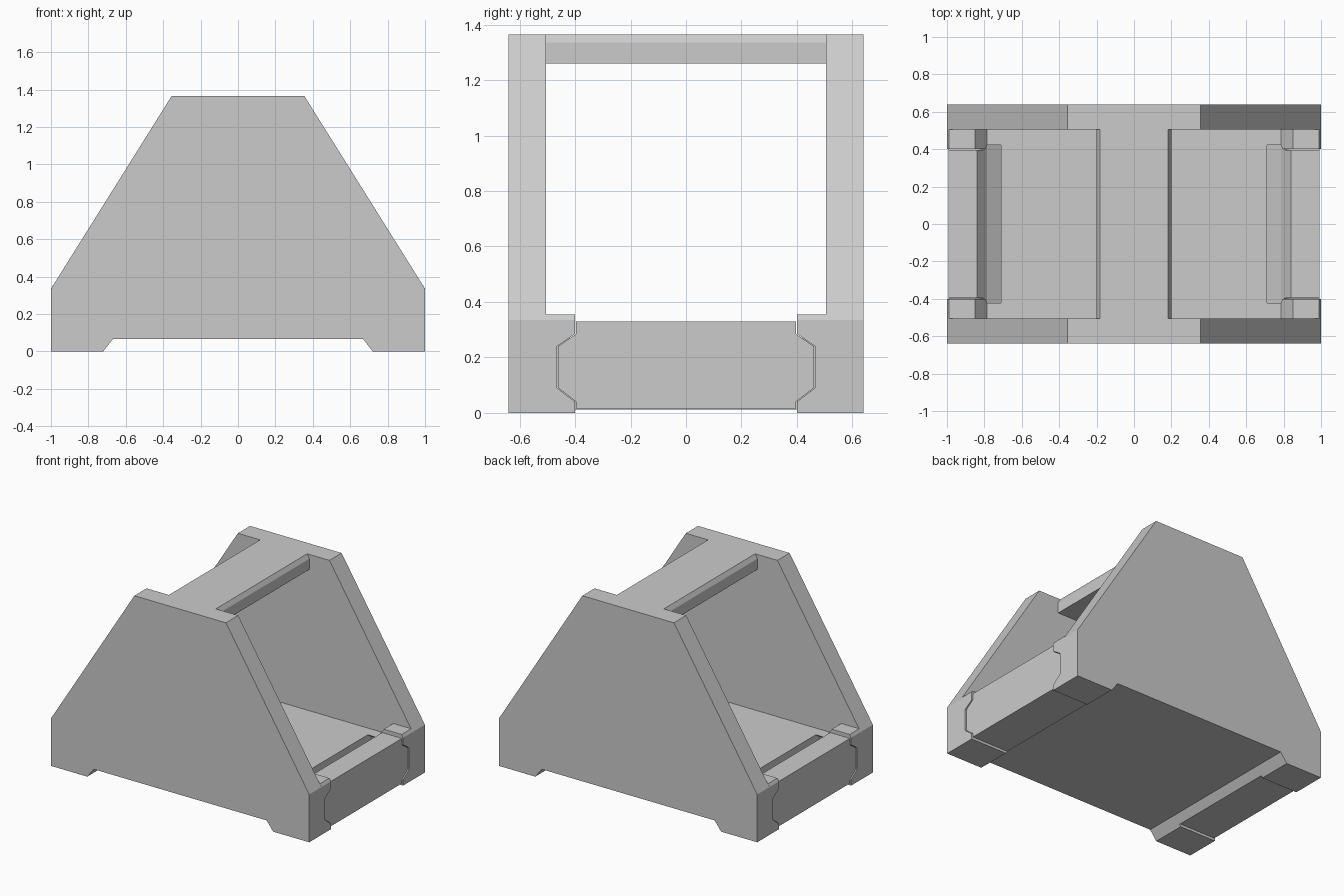
import bpy, bmesh

if "Cube" in bpy.data.objects:
    bpy.data.objects.remove(bpy.data.objects["Cube"])

# One plain grey for the whole model
grey = bpy.data.materials.new("light_grey")
grey.diffuse_color = (0.6, 0.6, 0.6, 1)
grey.use_nodes = True
grey.node_tree.nodes["Principled BSDF"].inputs["Base Color"].default_value = grey.diffuse_color


def prism(name, profile, lo, hi, axis="y"):
    """Extrude a profile: (x, z) points along y, or (y, z) points along x."""
    place = (lambda a, b, t: (a, t, b)) if axis == "y" else (lambda a, b, t: (t, a, b))
    bm = bmesh.new()
    start = [bm.verts.new(place(a, b, lo)) for a, b in profile]
    end = [bm.verts.new(place(a, b, hi)) for a, b in profile]
    bm.faces.new(start)
    bm.faces.new(end[::-1])
    for i in range(len(profile)):
        j = (i + 1) % len(profile)
        bm.faces.new((start[i], start[j], end[j], end[i]))
    bmesh.ops.recalc_face_normals(bm, faces=bm.faces)
    mesh = bpy.data.meshes.new(name)
    bm.to_mesh(mesh)
    bm.free()
    mesh.materials.append(grey)
    obj = bpy.data.objects.new(name, mesh)
    bpy.context.collection.objects.link(obj)
    return obj


def symmetric(half):
    """Complete a half profile by reflecting it across the vertical axis."""
    return half + [(-a, b) for a, b in reversed(half)]


def boolean(obj, helper, operation):
    mod = obj.modifiers.new("cut", "BOOLEAN")
    mod.object, mod.operation, mod.solver = helper, operation, "EXACT"


def groove_profile(gap):
    return symmetric([(0.4 - gap, -0.1), (0.4 - gap, 0.04), (0.465 - gap, 0.09),
                      (0.465 - gap, 0.24), (0.4 - gap, 0.285), (0.4 - gap, 0.5)])


# Side plates
plate = symmetric([(0.67, 0.065), (0.72, 0), (1, 0), (1, 0.335), (0.355, 1.365)])
prism("front_side_plate", plate, -0.64, -0.505)
prism("back_side_plate", plate, 0.505, 0.64)

# Top crossbar with sloped upper edges
prism("top_crossbar", symmetric([(0.2, 1.26), (0.2, 1.335), (0.182, 1.365)]), -0.505, 0.505)

# Thick floor slab
prism("floor_slab", symmetric([(0.67, 0.065), (0.71, 0.013), (0.71, 0.27)]), -0.505, 0.505)

# Helpers that shape the interlocking ends
groove = prism("groove_cutter", groove_profile(0), -1.2, 1.2, "x")
tongue = prism("tongue_helper", groove_profile(0.004), -1.3, 1.3, "x")
for helper in (groove, tongue):
    helper.hide_render = True
    helper.hide_set(True)

# Corner blocks and end bars, repeated on both ends
block = [(0.71, 0.013), (0.72, 0), (1, 0), (1, 0.335), (0.988, 0.355),
         (0.85, 0.355), (0.785, 0.27), (0.71, 0.27)]
bar = [(0.71, 0.015), (0.993, 0.015), (0.993, 0.33), (0.84, 0.33),
       (0.785, 0.26), (0.71, 0.21)]
for side, sx in (("left", -1), ("right", 1)):
    flip = lambda pts: [(sx * x, z) for x, z in pts]
    for end, lo, hi in (("front", -0.505, -0.38), ("back", 0.38, 0.505)):
        boolean(prism(f"{side}_{end}_corner_block", flip(block), lo, hi), groove, "DIFFERENCE")
    boolean(prism(f"{side}_end_bar", flip(bar), -0.5, 0.5), tongue, "INTERSECT")
